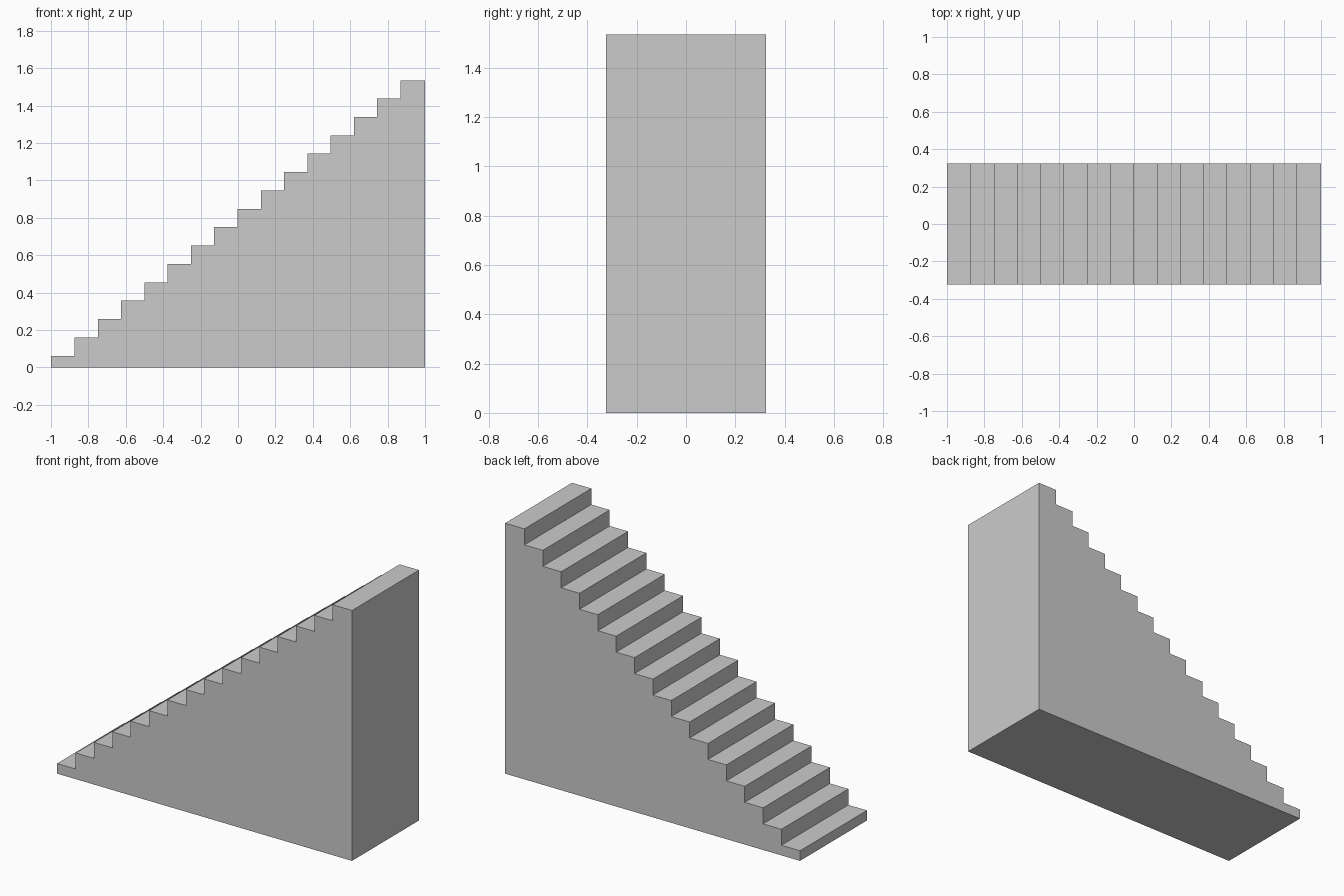
import bpy, bmesh

if "Cube" in bpy.data.objects:
    bpy.data.objects.remove(bpy.data.objects["Cube"])

STEPS = 16
RUN, RISE = 0.1245, 0.0982
FIRST_RISER, FIRST_HEIGHT = -0.874, 0.062
HALF_WIDTH = 0.324

# Side profile: base corners, then each tread's two ends going up
profile = [(1.0, 0.0), (-1.0, 0.0)]
for i in range(STEPS):
    z = FIRST_HEIGHT + i * RISE
    start = -1.0 if i == 0 else FIRST_RISER + (i - 1) * RUN
    end = 1.0 if i == STEPS - 1 else FIRST_RISER + i * RUN
    profile += [(start, z), (end, z)]

# Solid staircase: profile extruded across the width
bm = bmesh.new()
side = bm.faces.new([bm.verts.new((x, -HALF_WIDTH, z)) for x, z in profile])
extruded = bmesh.ops.extrude_face_region(bm, geom=[side], use_keep_orig=True)
verts = [g for g in extruded["geom"] if isinstance(g, bmesh.types.BMVert)]
bmesh.ops.translate(bm, verts=verts, vec=(0, 2 * HALF_WIDTH, 0))
bmesh.ops.recalc_face_normals(bm, faces=bm.faces)

mesh = bpy.data.meshes.new("staircase")
bm.to_mesh(mesh)
bm.free()
bpy.context.collection.objects.link(bpy.data.objects.new("staircase", mesh))
